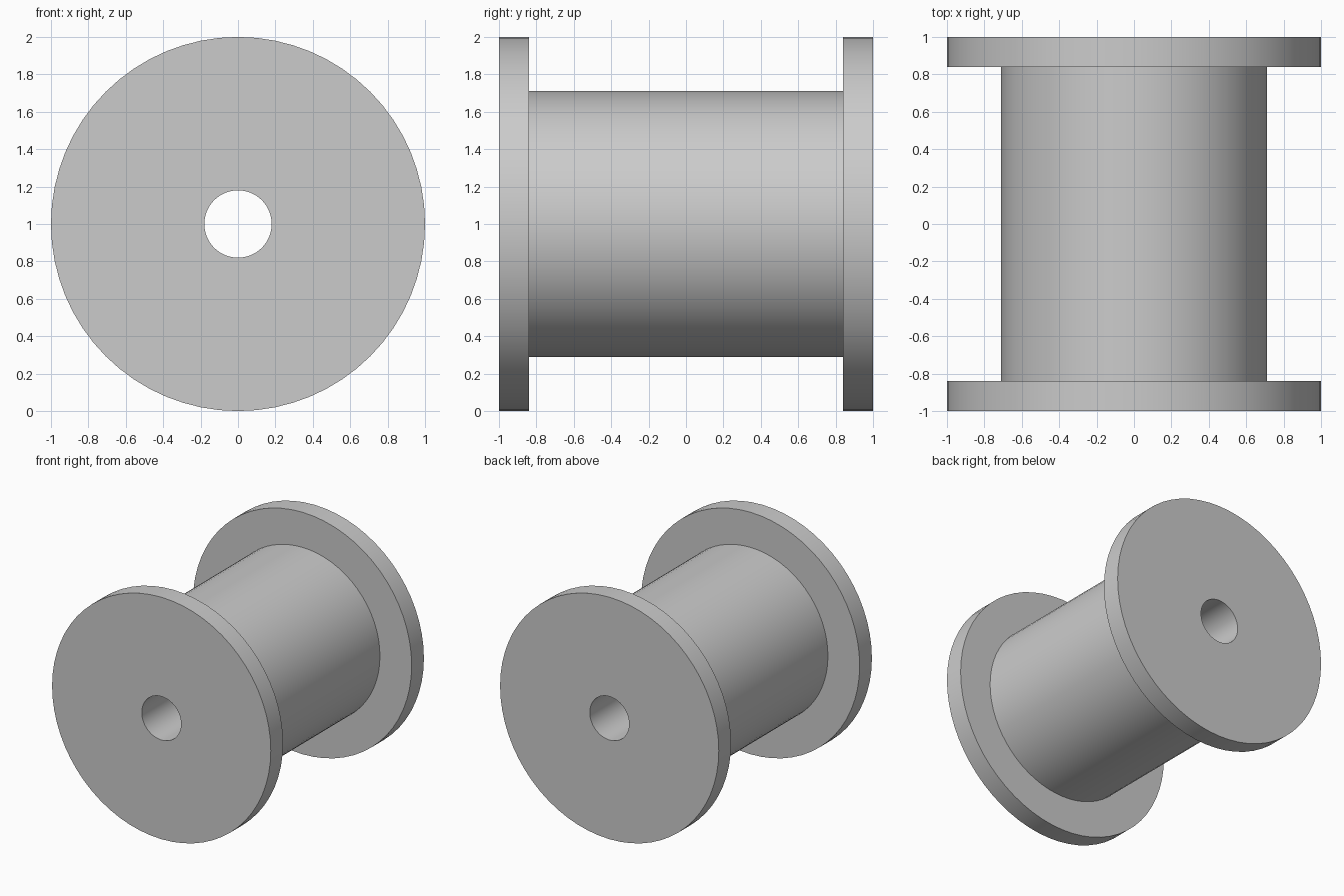
import bpy, bmesh
from math import radians, cos, sin, pi

if "Cube" in bpy.data.objects:
    bpy.data.objects.remove(bpy.data.objects["Cube"])

SIDES = 64
CENTRE_Z = 1.0
BORE, CORE, RIM = 0.18, 0.71, 1.0
END, INNER = 1.0, 0.84

# Closed half-section (radius, y): front flange, core, back flange, through bore
profile = [(BORE, -END), (RIM, -END), (RIM, -INNER), (CORE, -INNER),
           (CORE, INNER), (RIM, INNER), (RIM, END), (BORE, END)]


def lathe(name, section, sides):
    bm = bmesh.new()
    rings = []
    for i in range(sides):
        a = 2 * pi * i / sides
        rings.append([bm.verts.new((r * cos(a), y, CENTRE_Z + r * sin(a)))
                      for r, y in section])
    n = len(section)
    for i in range(sides):
        a, b = rings[i], rings[(i + 1) % sides]
        for j in range(n):
            k = (j + 1) % n
            bm.faces.new((a[j], a[k], b[k], b[j]))
    bmesh.ops.recalc_face_normals(bm, faces=bm.faces)
    mesh = bpy.data.meshes.new(name)
    bm.to_mesh(mesh)
    bm.free()
    obj = bpy.data.objects.new(name, mesh)
    bpy.context.collection.objects.link(obj)
    return obj


# Flanged spool with smooth sides and crisp rims
spool = lathe("spool", profile, SIDES)
bpy.context.view_layer.objects.active = spool
spool.select_set(True)
bpy.ops.object.shade_smooth_by_angle(angle=radians(30))
